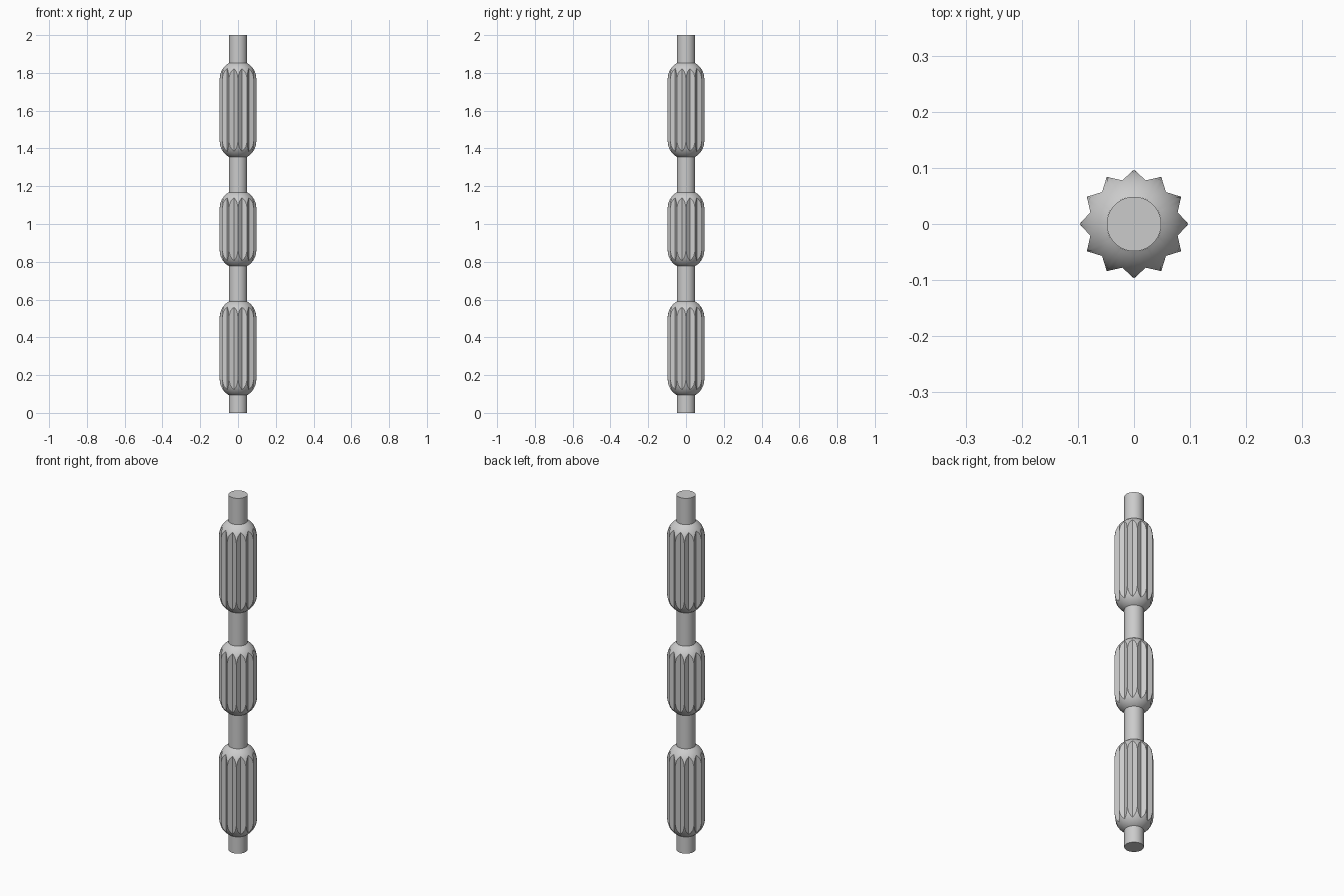
import bpy, bmesh
from math import sin, cos, asin, pi, sqrt, hypot, atan2

cube = bpy.data.objects.get("Cube")
if cube:
    bpy.data.objects.remove(cube, do_unlink=True)

SHAFT_R, TIP_R, VALLEY_R = 0.0485, 0.097, 0.0805
TEETH, STEPS, DOME_STEPS = 12, 4, 8

metal = bpy.data.materials.new("grey metal")
metal.use_nodes = True
grey = (0.6, 0.6, 0.6, 1)
metal.diffuse_color = grey
metal.node_tree.nodes["Principled BSDF"].inputs["Base Color"].default_value = grey


def finish(obj):
    obj.data.materials.clear()
    obj.data.materials.append(metal)
    bpy.ops.object.select_all(action='DESELECT')
    obj.select_set(True)
    bpy.context.view_layer.objects.active = obj
    bpy.ops.object.shade_smooth_by_angle(angle=pi / 9)


def star_outline():
    """Polar points of a pointed star, with each flank subdivided."""
    corners = [((VALLEY_R if i % 2 else TIP_R), i * pi / TEETH) for i in range(2 * TEETH)]
    pts = []
    for i, (r0, a0) in enumerate(corners):
        r1, a1 = corners[(i + 1) % len(corners)]
        for k in range(STEPS):
            t = k / STEPS
            x = r0 * cos(a0) * (1 - t) + r1 * cos(a1) * t
            y = r0 * sin(a0) * (1 - t) + r1 * sin(a1) * t
            pts.append((hypot(x, y), atan2(y, x)))
    return pts


def fluted_roller(name, bottom, top):
    """Star-shaped column with ends trimmed to a sphere around the shaft."""
    cap = sqrt(TIP_R ** 2 - SHAFT_R ** 2)
    u0 = asin(SHAFT_R / TIP_R)
    bm = bmesh.new()
    columns = []
    for radius, a in star_outline():
        u1 = asin(min(1, radius / TIP_R))
        arc = [u0 + (u1 - u0) * k / DOME_STEPS for k in range(DOME_STEPS + 1)]
        path = [(TIP_R * sin(u), bottom + cap - TIP_R * cos(u)) for u in arc]
        path += [(TIP_R * sin(u), top - cap + TIP_R * cos(u)) for u in reversed(arc)]
        columns.append([bm.verts.new((r * cos(a), r * sin(a), z)) for r, z in path])
    for i, col in enumerate(columns):
        nxt = columns[(i + 1) % len(columns)]
        for j in range(len(col) - 1):
            bm.faces.new((col[j], nxt[j], nxt[j + 1], col[j + 1]))
    mesh = bpy.data.meshes.new(name)
    bm.to_mesh(mesh)
    bm.free()
    obj = bpy.data.objects.new(name, mesh)
    bpy.context.collection.objects.link(obj)
    finish(obj)


# Central shaft
bpy.ops.mesh.primitive_cylinder_add(vertices=64, radius=SHAFT_R, depth=2, location=(0, 0, 1))
shaft = bpy.context.object
shaft.name = "shaft"
finish(shaft)

# Three fluted rollers
fluted_roller("lower_roller", 0.094, 0.59)
fluted_roller("middle_roller", 0.777, 1.168)
fluted_roller("upper_roller", 1.355, 1.852)
